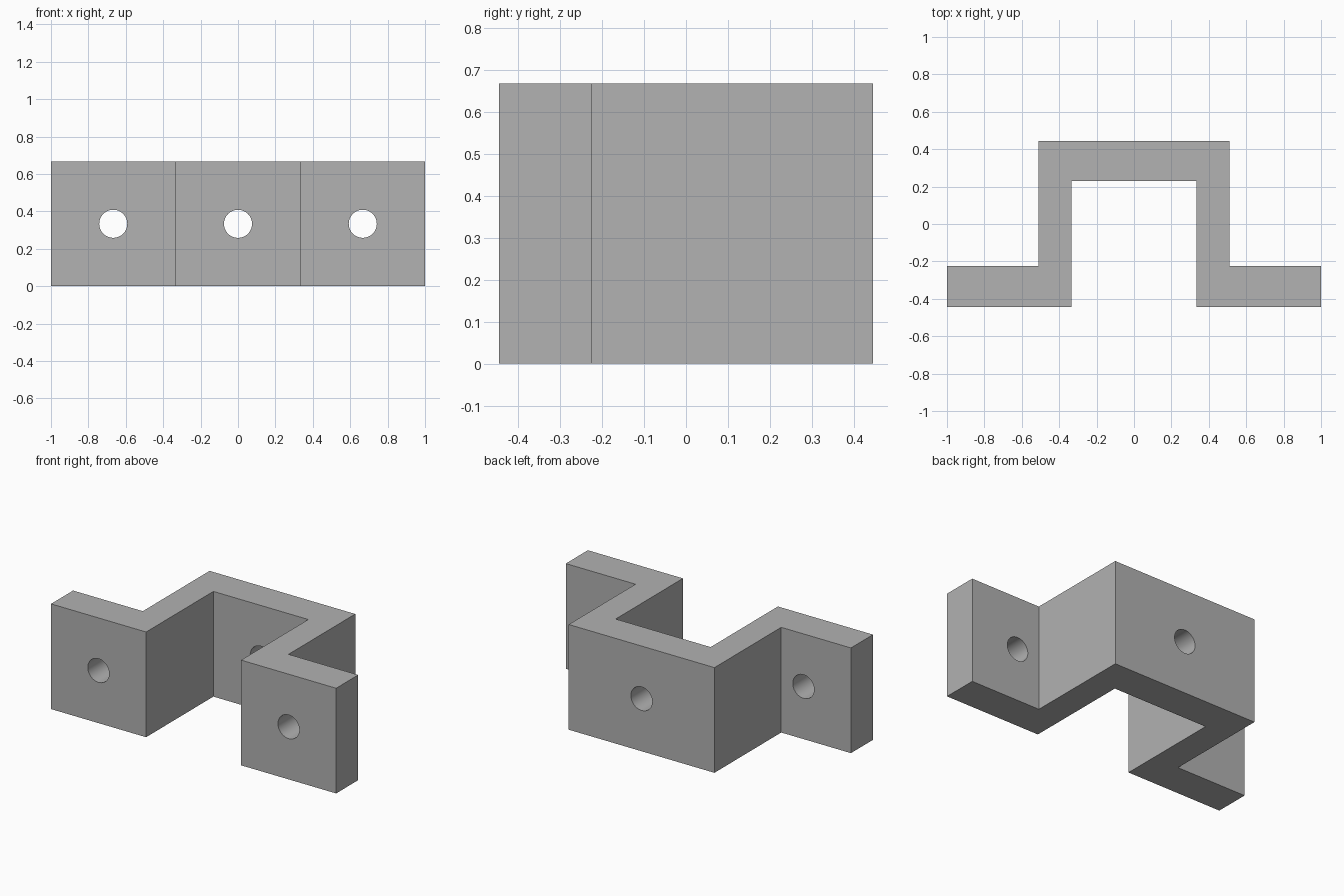
import bpy
import bmesh
import math

HEIGHT = 0.667
HOLE_RADIUS = 0.075

cube = bpy.data.objects.get("Cube")
if cube:
    bpy.data.objects.remove(cube, do_unlink=True)

grey = bpy.data.materials.new("plain grey")
grey.use_nodes = True
colour = (0.445, 0.445, 0.445, 1)
grey.diffuse_color = colour
grey.node_tree.nodes["Principled BSDF"].inputs["Base Color"].default_value = colour

# Hat-shaped bracket: half profile mirrored across x, then extruded upwards
half = [(0.333, 0.229), (0.333, -0.445), (1, -0.445),
        (1, -0.224), (0.511, -0.224), (0.511, 0.445)]
profile = half + [(-x, y) for x, y in reversed(half)]

bm = bmesh.new()
base = bm.faces.new([bm.verts.new((x, y, 0)) for x, y in profile])
top = bmesh.ops.extrude_face_region(bm, geom=[base])["geom"]
bmesh.ops.translate(bm, vec=(0, 0, HEIGHT),
                    verts=[v for v in top if isinstance(v, bmesh.types.BMVert)])
bmesh.ops.recalc_face_normals(bm, faces=bm.faces)
mesh = bpy.data.meshes.new("bracket")
bm.to_mesh(mesh)
bm.free()
mesh.materials.append(grey)
bracket = bpy.data.objects.new("bracket", mesh)
bpy.context.collection.objects.link(bracket)

# Bolt holes: one through the centre and one through each flange
for name, x, y in (("left", 0.667, -0.335), ("centre", 0, 0.337), ("right", -0.667, -0.335)):
    bpy.ops.mesh.primitive_cylinder_add(vertices=48, radius=HOLE_RADIUS, depth=0.4,
                                        location=(x, y, HEIGHT / 2),
                                        rotation=(math.pi / 2, 0, 0))
    cutter = bpy.context.object
    cutter.name = name + "_hole_cutter"
    cutter.data.materials.append(grey)
    cut = bracket.modifiers.new(name + "_hole", "BOOLEAN")
    cut.operation = "DIFFERENCE"
    cut.solver = "EXACT"
    cut.object = cutter
    bpy.ops.object.select_all(action="DESELECT")
    bracket.select_set(True)
    bpy.context.view_layer.objects.active = bracket
    bpy.ops.object.modifier_apply(modifier=cut.name)
    bpy.data.objects.remove(cutter, do_unlink=True)

# Smooth hole walls, crisp bracket edges
bpy.ops.object.shade_smooth_by_angle(angle=math.radians(30))
